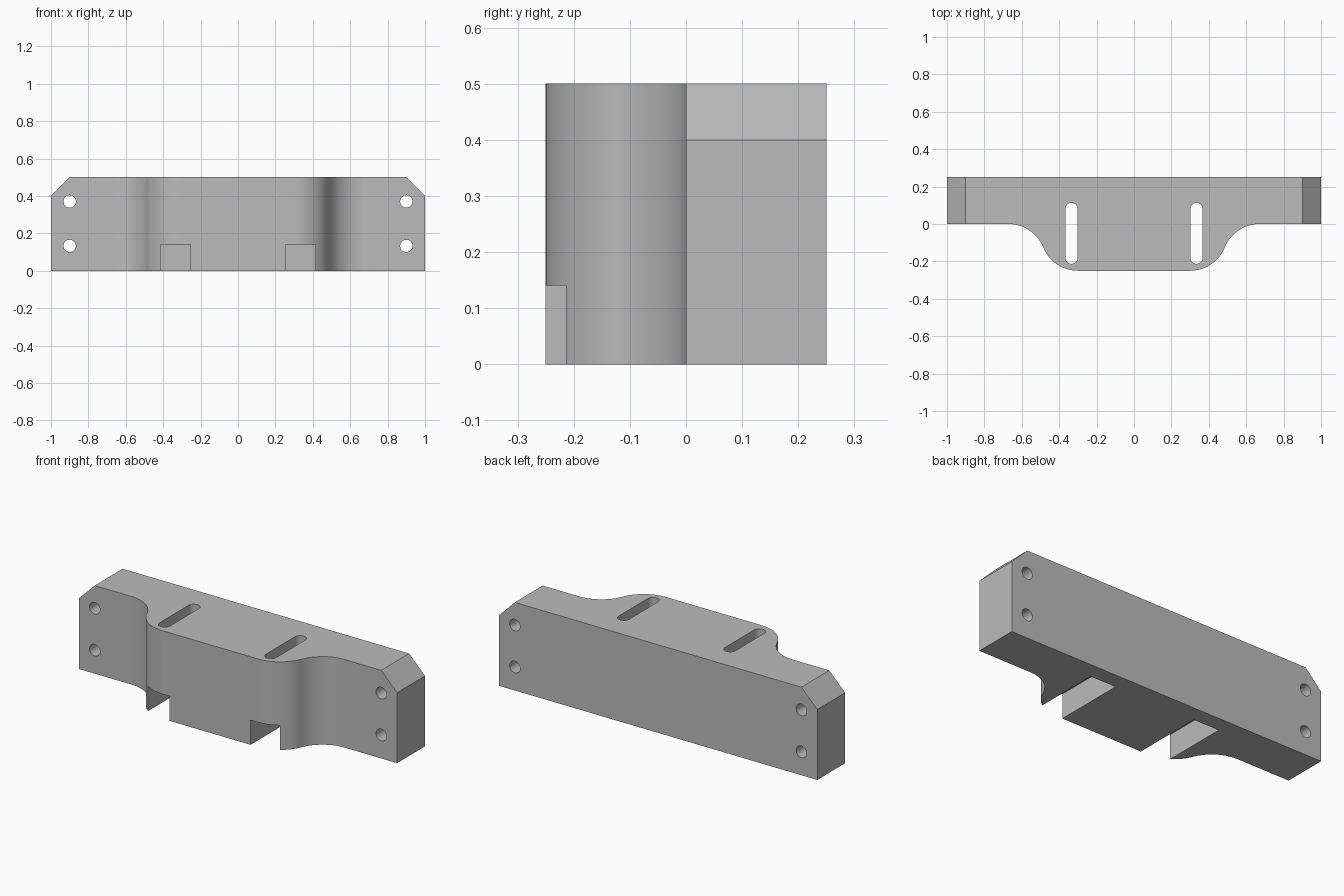
import bpy, bmesh, math
from mathutils import Vector

if "Cube" in bpy.data.objects:
    bpy.data.objects.remove(bpy.data.objects["Cube"], do_unlink=True)

HEIGHT = 0.5
HALF_DEPTH = 0.25
RADIUS = 0.2          # radius of both arcs of the front curve
FLAT = 0.3            # half width of the raised front face
SLOT_X = 0.334
HOLE_R = 0.033

grey = bpy.data.materials.new("plain grey")
grey.use_nodes = True
colour = (0.5, 0.5, 0.5, 1)
grey.diffuse_color = colour
grey.node_tree.nodes["Principled BSDF"].inputs["Base Color"].default_value = colour


def prism(name, outline, direction):
    """Extrude a closed outline of 3D points along a direction."""
    bm = bmesh.new()
    face = bm.faces.new([bm.verts.new(p) for p in outline])
    out = bmesh.ops.extrude_face_region(bm, geom=[face])
    moved = [v for v in out["geom"] if isinstance(v, bmesh.types.BMVert)]
    bmesh.ops.translate(bm, verts=moved, vec=Vector(direction))
    bmesh.ops.recalc_face_normals(bm, faces=bm.faces)
    mesh = bpy.data.meshes.new(name)
    bm.to_mesh(mesh)
    bm.free()
    mesh.materials.append(grey)
    obj = bpy.data.objects.new(name, mesh)
    bpy.context.collection.objects.link(obj)
    return obj


def arc(cx, cy, r, start, end, steps=20):
    angles = [start + (end - start) * i / steps for i in range(steps + 1)]
    return [(cx + r * math.cos(a), cy + r * math.sin(a)) for a in angles]


def cut(obj, cutter):
    cutter.hide_render = True
    mod = obj.modifiers.new("cut", "BOOLEAN")
    mod.operation = "DIFFERENCE"
    mod.solver = "EXACT"
    mod.object = cutter
    bpy.context.view_layer.objects.active = obj
    bpy.ops.object.modifier_apply(modifier=mod.name)
    bpy.data.objects.remove(cutter, do_unlink=True)


# Plan outline: flat back, S-curved shoulders, raised front
turn = math.acos(1 - HALF_DEPTH / 2 / RADIUS)
foot_x = FLAT + 2 * RADIUS * math.sin(turn)
down = -math.pi / 2
convex = arc(FLAT, RADIUS - HALF_DEPTH, RADIUS, down, down + turn)
concave = arc(foot_x, -RADIUS, RADIUS, turn - down, -down)
half = convex + concave[1:] + [(1, 0), (1, HALF_DEPTH)]
plan = half + [(-x, y) for x, y in reversed(half)]
block = prism("mounting_block", [(x, y, 0) for x, y in plan], (0, 0, HEIGHT))

for side in (-1, 1):
    # Chamfered upper corner
    corner = [(side * 0.9, 0.5), (side * 1.1, 0.3), (side * 1.1, 0.7), (side * 0.9, 0.7)]
    cut(block, prism("chamfer_cutter", [(x, -0.3, z) for x, z in corner], (0, 0.6, 0)))

    # Bolt holes from front to back
    for z in (0.133, 0.371):
        ring = arc(side * 0.9, z, HOLE_R, 0, math.tau, 32)[:-1]
        cut(block, prism("hole_cutter", [(x, -0.3, h) for x, h in ring], (0, 0.6, 0)))

    # Notch under the front
    a, b = side * SLOT_X - 0.08, side * SLOT_X + 0.08
    notch = [(a, -0.3), (b, -0.3), (b, 0.16), (a, 0.16)]
    cut(block, prism("notch_cutter", [(x, y, -0.1) for x, y in notch], (0, 0, 0.24)))

    # Rounded vertical slot opening into the notch
    slot = (arc(side * SLOT_X, 0.08, HOLE_R, 0, math.pi, 16)
            + arc(side * SLOT_X, -0.18, HOLE_R, math.pi, math.tau, 16))
    cut(block, prism("slot_cutter", [(x, y, 0.05) for x, y in slot], (0, 0, 0.6)))

# Smooth curves, sharp edges
bpy.ops.object.select_all(action="DESELECT")
block.select_set(True)
bpy.context.view_layer.objects.active = block
bpy.ops.object.shade_smooth_by_angle(angle=math.radians(30))
